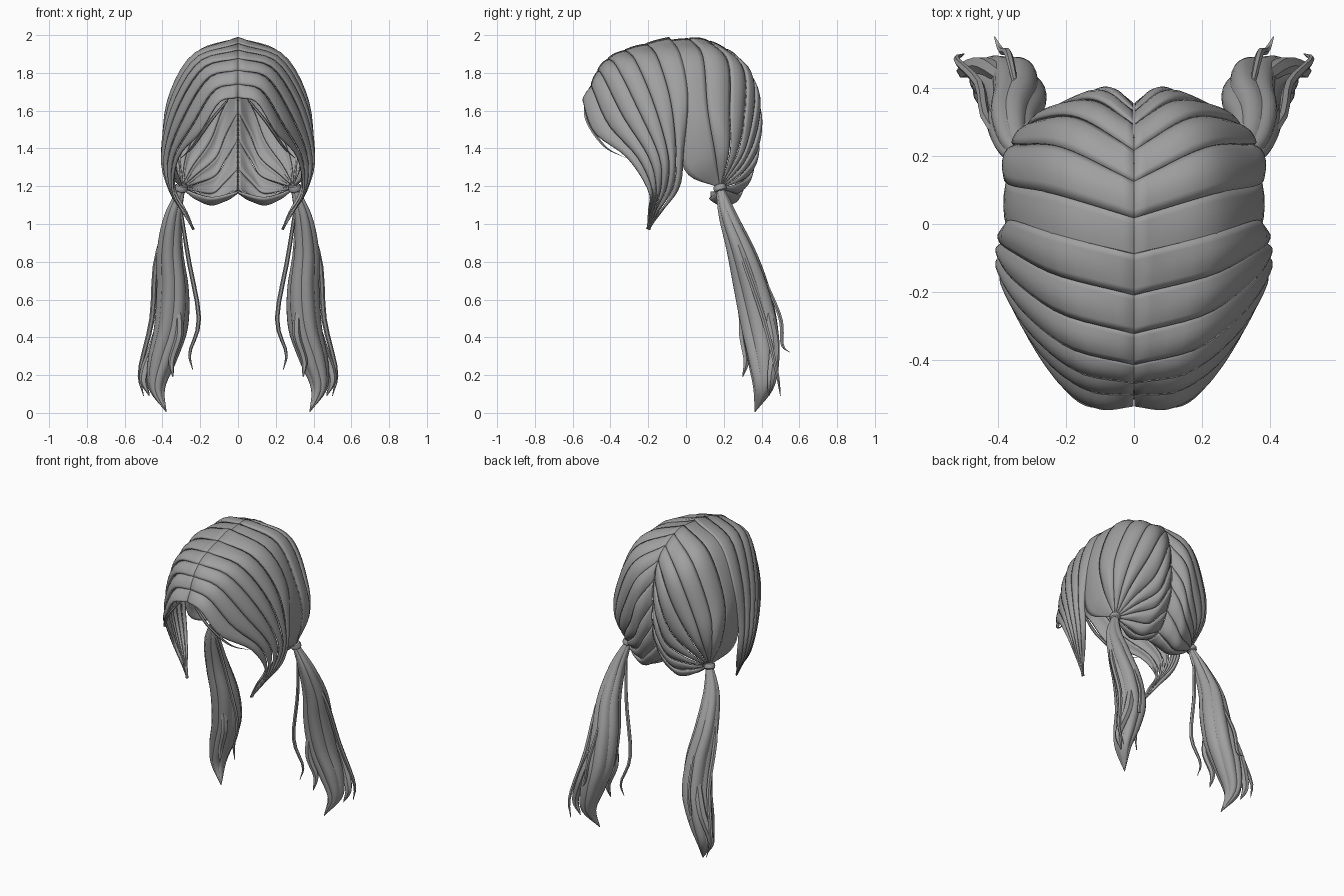
import bpy, bmesh, math
from mathutils import Vector

if "Cube" in bpy.data.objects:
    bpy.data.objects.remove(bpy.data.objects["Cube"])

grey = bpy.data.materials.new("hair_grey")
grey.diffuse_color = (0.35, 0.35, 0.35, 1)
grey.use_nodes = True
grey.node_tree.nodes["Principled BSDF"].inputs["Base Color"].default_value = grey.diffuse_color
HEAD = Vector((0.05, 0, 1.5))


def spline(pts, t):
    """Catmull-Rom point at t in 0..1 through tuples of any length."""
    n = len(pts) - 1
    i = min(int(t * n), n - 1)
    f = t * n - i
    p1, p2 = pts[i], pts[i + 1]
    p0 = pts[i - 1] if i else [2 * a - b for a, b in zip(p1, p2)]
    p3 = pts[i + 2] if i + 2 <= n else [2 * b - a for a, b in zip(p1, p2)]
    return [0.5 * (2 * b + (c - a) * f + (2 * a - 5 * b + 4 * c - d) * f * f
                   + (3 * b - a - 3 * c + d) * f ** 3)
            for a, b, c, d in zip(p0, p1, p2, p3)]


def add_grid(bm, rows, closed=False):
    vs = [[bm.verts.new(p) for p in r] for r in rows]
    m = len(rows[0])
    for a, b in zip(vs, vs[1:]):
        for j in range(m if closed else m - 1):
            k = (j + 1) % m
            bm.faces.new((a[j], a[k], b[k], b[j]))
    if closed:
        bm.faces.new(vs[0])
        bm.faces.new(vs[-1])


def finish(name, bm, thick=0, angle=40):
    if not thick:
        bmesh.ops.recalc_face_normals(bm, faces=bm.faces)
    me = bpy.data.meshes.new(name)
    bm.to_mesh(me)
    bm.free()
    ob = bpy.data.objects.new(name, me)
    bpy.context.collection.objects.link(ob)
    me.materials.append(grey)
    bpy.context.view_layer.objects.active = ob
    ob.select_set(True)
    bpy.ops.object.shade_smooth_by_angle(angle=math.radians(angle))
    ob.select_set(False)
    if thick:
        s = ob.modifiers.new("thickness", 'SOLIDIFY')
        s.thickness, s.offset = thick, -1
    ob.modifiers.new("other_side", 'MIRROR')


def locks(name, guides, count, bulge, step, steps=24, across=6):
    """Overlapping locks, each a raised strip of the surface through the guides."""
    def surf(u, v):
        u, v = min(max(u, 0), 1), min(max(v, 0), 1)
        return Vector(spline([spline(g, v) for g in guides], u))
    bm = bmesh.new()
    for k in range(count):
        rows = []
        for i in range(steps + 1):
            v = i / steps
            env = (0.3 + 0.7 * min(1, v * 6)) * min(1, (1 - v) * 4)
            row = []
            for j in range(across + 1):
                w = j / across
                u = (k + w * 1.04) / count
                vn = min(v, 0.97)
                du = surf(u + .01, vn) - surf(u - .01, vn)
                dv = surf(u, vn + .01) - surf(u, vn - .01)
                n = dv.cross(du).normalized()
                p = surf(u, v)
                if n.dot(p - HEAD) < 0:
                    n = -n
                p += n * env * (bulge * math.sin(math.pi * w) + step * (w - 0.5))
                p.x = max(p.x, 0.001)
                row.append(p)
            rows.append(row)
        add_grid(bm, rows)
    # turn every face outward from the head
    for f in bm.faces:
        f.normal_update()
        if f.normal.dot(f.calc_center_median() - HEAD) < 0:
            f.normal_flip()
    finish(name, bm, 0.012)


def tube(bm, path, sides, steps, lobes=0, depth=0, twist=0):
    """Tapered tube through (x, y, z, rx, ry) stations, with optional ridges."""
    rows = []
    for i in range(steps + 1):
        t = i / steps
        x, y, z, rx, ry = spline(path, t)
        row = []
        for j in range(sides):
            a = 2 * math.pi * j / sides
            r = 1 - depth + depth * abs(math.sin(a * lobes / 2)) if lobes else 1
            b = a + twist * t
            row.append((x + max(rx, .002) * r * math.cos(b),
                        y + max(ry, .002) * r * math.sin(b), z))
        rows.append(row)
    add_grid(bm, rows, True)


def strand(bm, radius, *pts):
    """Thin strand that swells in the middle and tapers to a point."""
    path = []
    for i in range(15):
        t = i / 14
        r = radius * max(0, math.sin(math.pi * (0.2 + 0.8 * t))) ** 0.7
        path.append((*spline(pts, t), r, r))
    tube(bm, path, 6, 14)


# Crown and back: each guide runs from the parting, over the skull, to the tie
TIE = Vector((.30, .18, 1.19))
parting = [(.05, 1.985), (.17, 1.95), (.28, 1.875), (.335, 1.74),
           (.35, 1.55), (.34, 1.37), (.25, 1.19), (.13, 1.16)]
middle = [(.36, .15, 1.6), (.31, .275, 1.57), (.205, .35, 1.58), (.15, .365, 1.44),
          (.115, .36, 1.33), (.125, .315, 1.21), (.14, .235, 1.11), (.15, .12, 1.13)]


def bulged(a, b, amount):
    m = (a + b) / 2
    return m + (m - Vector((0, 0, 1.45))).normalized() * amount * (a - b).length_squared


# first guide is the front border, tucked under the fringe
crown = [[Vector(p) for p in ((0, -.13, 1.965), (.235, -.09, 1.87), (.35, -.05, 1.62), (.355, -.01, 1.29))] + [TIE]]
for (y, z), m in zip(parting, middle):
    r, m = Vector((0, y, z)), Vector(m)
    crown.append([r, bulged(r, m, 0.38), m, bulged(m, TIE, 0.25), TIE])
locks("crown_locks", crown, 10, 0.013, -0.012)

# Front fringe: back edge, middle and face edge, meeting at a hanging point
POINT = (.24, -.2, .97)
fringe = [
    [(0, -.09, 1.992), (.24, -.03, 1.9), (.365, .01, 1.67), (.385, -.01, 1.4), (.36, -.03, 1.2), (.29, -.12, 1.07), POINT],
    [(0, -.41, 1.88), (.185, -.36, 1.83), (.325, -.25, 1.61), (.39, -.14, 1.36), (.36, -.13, 1.2), (.29, -.17, 1.07), POINT],
    [(0, -.535, 1.67), (.1, -.54, 1.64), (.2, -.48, 1.48), (.31, -.31, 1.35), (.335, -.2, 1.18), (.275, -.195, 1.06), POINT],
]
locks("fringe_locks", fringe, 6, 0.014, 0.014, steps=26)

# Loose strand under the fringe
bm = bmesh.new()
strand(bm, .011, (.06, -.535, 1.65), (.15, -.52, 1.54), (.24, -.43, 1.41), (.3, -.32, 1.35))
finish("fringe_strand", bm)

# Pigtail body with ridged strands
bm = bmesh.new()
tube(bm, [(.30, .18, 1.19, .022, .022), (.345, .225, 1.04, .05, .052), (.36, .295, .85, .072, .08),
          (.345, .35, .65, .086, .1), (.355, .39, .45, .09, .105), (.4, .41, .28, .078, .088),
          (.43, .41, .13, .045, .055), (.38, .365, .005, .002, .002)], 36, 30, 6, 0.14, 0.9)
finish("pigtail", bm, angle=30)

# Loose strands and ragged ends of the pigtail
bm = bmesh.new()
strand(bm, .012, (.31, .19, 1.12), (.265, .25, .83), (.207, .29, .5), (.255, .32, .32), (.24, .31, .23))
strand(bm, .015, (.33, .2, 1.12), (.43, .3, .82), (.455, .41, .5), (.52, .48, .22), (.5, .5, .09))
strand(bm, .028, (.37, .42, .6), (.44, .465, .37), (.5, .45, .19), (.47, .44, .09))
strand(bm, .022, (.32, .3, .6), (.31, .3, .42), (.35, .32, .28), (.345, .3, .19))
strand(bm, .012, (.35, .42, .7), (.37, .5, .5), (.39, .51, .36), (.41, .55, .32))
finish("pigtail_strands", bm)

# Hair tie
bm = bmesh.new()
turn = Vector((.25, .3, -1)).to_track_quat('Z', 'Y')
ring = []
for i in range(17):
    a = math.pi * i / 8
    row = []
    for j in range(9):
        b = math.pi * j / 4
        r = .022 + .013 * math.cos(b)
        row.append(TIE + turn @ Vector((r * math.cos(a), r * math.sin(a), .02 * math.sin(b))))
    ring.append(row)
add_grid(bm, ring)
bmesh.ops.remove_doubles(bm, verts=bm.verts, dist=1e-5)
finish("hair_tie", bm)
